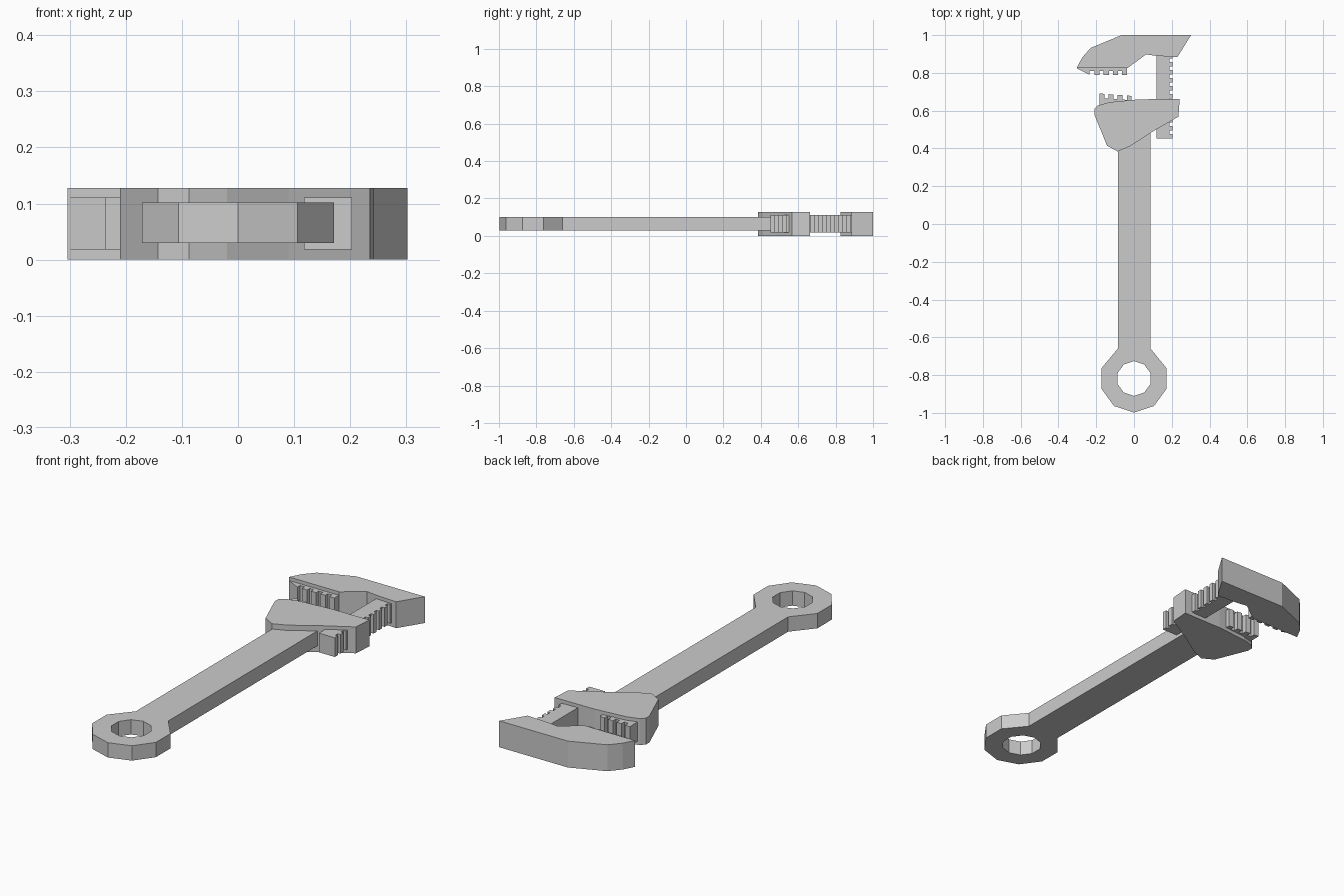
import bpy, bmesh
from math import sin, cos, radians
from mathutils import Vector

if "Cube" in bpy.data.objects:
    bpy.data.objects.remove(bpy.data.objects["Cube"])


def plate(name, loops, z0, z1):
    """Extrude flat outlines (first outer, others holes) from z0 to z1."""
    bm = bmesh.new()
    edges = []
    for pts in loops:
        vs = [bm.verts.new((x, y, z0)) for x, y in pts]
        edges += [bm.edges.new((a, b)) for a, b in zip(vs, vs[1:] + vs[:1])]
    if len(loops) == 1:
        bm.faces.new(vs)
    else:
        bmesh.ops.triangle_fill(bm, edges=edges, use_beauty=True)
    ext = bmesh.ops.extrude_face_region(bm, geom=bm.faces[:], use_keep_orig=True)
    top = [v for v in ext["geom"] if isinstance(v, bmesh.types.BMVert)]
    bmesh.ops.translate(bm, verts=top, vec=(0, 0, z1 - z0))
    bmesh.ops.recalc_face_normals(bm, faces=bm.faces[:])
    mesh = bpy.data.meshes.new(name)
    bm.to_mesh(mesh)
    bm.free()
    ob = bpy.data.objects.new(name, mesh)
    bpy.context.collection.objects.link(ob)
    return ob


def comb(p, q, n, depth, fill=0.55):
    """n square teeth between p and q, the last one ending at q."""
    p, q, depth = Vector(p), Vector(q), Vector(depth)
    step = (q - p) / (n - 1 + fill)
    pts = []
    for i in range(n):
        a = p + step * i
        b = a + step * fill
        pts += [a, a + depth, b + depth, b]
    return [tuple(v) for v in pts]


def circle(r, cy, angles):
    return [(r * cos(radians(a)), cy + r * sin(radians(a))) for a in angles]


Z_TOP = 0.128
T0, T1 = 0.018, 0.111      # height range of toothed parts

# Handle with ten-sided hanging eye
eye_y = -0.818
outer = circle(0.18, eye_y, range(162, 379, 36))
outer += [(0.088, -0.66), (0.088, 0.54), (-0.086, 0.54), (-0.086, -0.66)]
hole = circle(0.092, eye_y, range(18, 378, 36))
plate("handle", [outer, hole], 0.03, 0.102)

# Lower jaw
plate("lower_jaw", [[
    (-0.21, 0.608), (-0.19, 0.628), (-0.13, 0.645), (0.03, 0.66),
    (0.242, 0.662), (0.235, 0.568), (0.09, 0.484), (-0.02, 0.412),
    (-0.087, 0.384), (-0.143, 0.415), (-0.21, 0.58)]], 0, Z_TOP)

# Upper jaw
plate("upper_jaw", [[
    (-0.066, 1.0), (0.302, 1.0), (0.23, 0.884), (0.12, 0.89), (0.064, 0.898),
    (-0.035, 0.825), (-0.304, 0.825), (-0.275, 0.88), (-0.23, 0.932)]], 0, Z_TOP)

# Gripping teeth of the upper jaw, with a sloped lead-in
plate("upper_teeth", [[(-0.036, 0.84), (-0.29, 0.84), (-0.302, 0.824),
                       (-0.235, 0.79), (-0.235, 0.81)]
                      + comb((-0.209, 0.81), (-0.036, 0.81), 4, (0, -0.02))],
      T0, T1)

# Gripping teeth of the lower jaw
plate("lower_teeth", [[(-0.012, 0.62), (-0.182, 0.62)]
                      + comb((-0.182, 0.668), (-0.012, 0.655), 4, (0, 0.023))],
      T0, T1)

# Adjusting rack
plate("rack", [[(0.118, 0.452), (0.118, 0.9)]
               + comb((0.189, 0.9), (0.189, 0.452), 11, (0.014, 0))], T0, T1)
